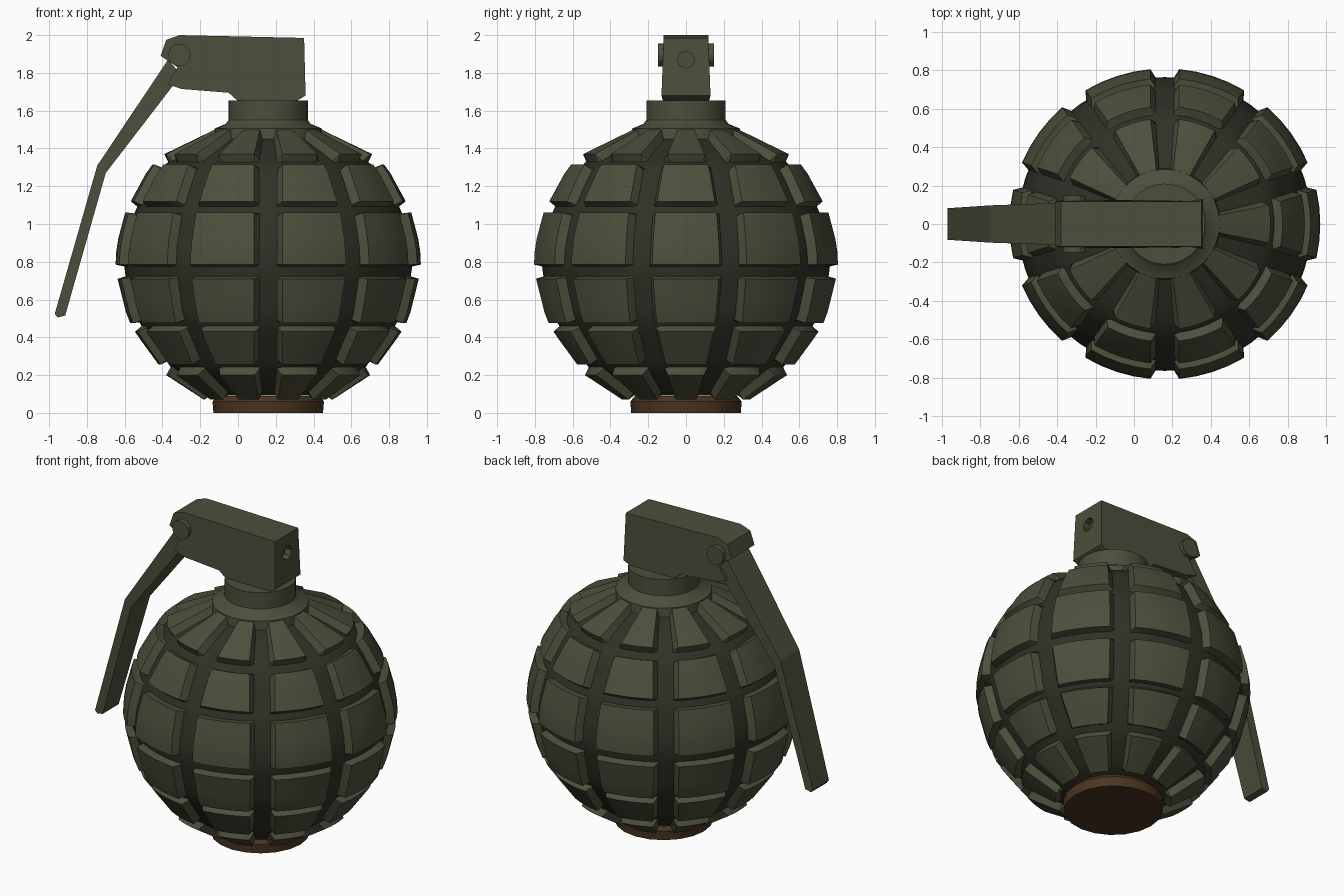
import bpy, bmesh, math

if "Cube" in bpy.data.objects:
    bpy.data.objects.remove(bpy.data.objects["Cube"])

CX = 0.16          # axis of the round body
N = 10             # vertical grooves


def material(name, rgb):
    m = bpy.data.materials.new(name)
    m.diffuse_color = (*rgb, 1)
    m.use_nodes = True
    m.node_tree.nodes["Principled BSDF"].inputs["Base Color"].default_value = m.diffuse_color
    return m


OLIVE = material("olive", (0.075, 0.077, 0.045))
DARK = material("dark_olive", (0.030, 0.030, 0.020))
BROWN = material("brown", (0.070, 0.036, 0.015))


def finish(bm, name, mat, angle=None):
    bmesh.ops.recalc_face_normals(bm, faces=bm.faces)
    me = bpy.data.meshes.new(name)
    bm.to_mesh(me)
    bm.free()
    ob = bpy.data.objects.new(name, me)
    me.materials.append(mat)
    bpy.context.collection.objects.link(ob)
    if angle:
        bpy.ops.object.select_all(action='DESELECT')
        ob.select_set(True)
        bpy.context.view_layer.objects.active = ob
        bpy.ops.object.shade_smooth_by_angle(angle=math.radians(angle))
    return ob


def lathe(name, prof, mat, segs, angle=35):
    bm = bmesh.new()
    rings = [[bm.verts.new((CX + r * math.cos(2 * math.pi * i / segs),
                            r * math.sin(2 * math.pi * i / segs), z))
              for i in range(segs)] for r, z in prof]
    for a, b in zip(rings, rings[1:]):
        for i in range(segs):
            j = (i + 1) % segs
            bm.faces.new((a[i], a[j], b[j], b[i]))
    bm.faces.new(rings[0])
    bm.faces.new(rings[-1])
    return finish(bm, name, mat, angle)


def cylinder(name, centre, radius, depth, axis, segs, mat):
    rot = (math.pi / 2, 0, 0) if axis == 'y' else (0, math.pi / 2, 0)
    bpy.ops.mesh.primitive_cylinder_add(vertices=segs, radius=radius, depth=depth,
                                        location=centre, rotation=rot)
    ob = bpy.context.object
    ob.name = name
    ob.data.materials.append(mat)
    return ob


# Body outline (z, radius)
OUT = [(0.05, .31), (0.2, .54), (0.42, .70), (0.5, .745), (0.72, .80), (0.8, .81),
       (0.9, .80), (1.07, .755), (1.3, .63), (1.37, .55), (1.53, .22)]


def radius(z):
    for (z0, r0), (z1, r1) in zip(OUT, OUT[1:]):
        if z <= z1:
            return r0 + (r1 - r0) * (z - z0) / (z1 - z0)
    return OUT[-1][1]


def sink(z, depth):
    # point of the outline pushed in towards the body centre
    r = radius(z)
    d = math.hypot(r, z - 0.78)
    return r - depth * r / d, z - depth * (z - 0.78) / d


# Dark core: the floor of all grooves
lathe("groove_core", [sink(0.05 + 1.47 * i / 28, 0.045) for i in range(29)], DARK, 60)

# Raised panels in six tiers
TIERS = [(0.07, 0.20), (0.255, 0.43), (0.475, 0.71), (0.785, 1.06), (1.12, 1.315), (1.37, 1.51)]
bm = bmesh.new()
COLS = [None, -1, -0.5, 0, 0.5, 1, None]
for z0, z1 in TIERS:
    rows = [(z0 - 0.012, True)] + [(z0 + (z1 - z0) * k / 4, False) for k in range(5)] \
        + [(z1 + 0.012, True)]
    for p in range(N):
        mid = 2 * math.pi * p / N
        grid = []
        for z, skirt_row in rows:
            line = []
            for ci, c in enumerate(COLS):
                skirt = skirt_row or c is None
                r, zz = sink(z, 0.055 if skirt else 0)
                scale = min(1, 0.15 + radius(z) / 0.65)
                gap = (0.045 if c is None else 0.075) * scale
                half = math.pi / N - gap / radius(z)
                u = (-1 if ci == 0 else 1) if c is None else c
                a = mid + u * half
                line.append(bm.verts.new((CX + r * math.cos(a), r * math.sin(a), zz)))
            grid.append(line)
        for a, b in zip(grid, grid[1:]):
            for i in range(len(COLS) - 1):
                bm.faces.new((a[i], a[i + 1], b[i + 1], b[i]))
finish(bm, "body_panels", OLIVE, 30)

# Neck collar and base plug
lathe("neck", [(0.29, 1.45), (0.285, 1.505), (0.225, 1.53), (0.21, 1.55), (0.21, 1.655)], OLIVE, 28)
lathe("base_plug", [(0.29, 0), (0.295, 0.06), (0.27, 0.09)], BROWN, 20)


def extrude_xz(name, pts, widths, mat):
    # side outline extruded in y, with a half width per point
    bm = bmesh.new()
    a = [bm.verts.new((x, -w, z)) for (x, z), w in zip(pts, widths)]
    b = [bm.verts.new((x, w, z)) for (x, z), w in zip(pts, widths)]
    bm.faces.new(a)
    bm.faces.new(b)
    for i in range(len(pts)):
        j = (i + 1) % len(pts)
        bm.faces.new((a[i], a[j], b[j], b[i]))
    return finish(bm, name, mat)


# Fuse head with pin hole in its end
head_pts = [(-0.41, 1.89), (-0.38, 1.975), (-0.31, 2.0), (0.35, 1.985), (0.358, 1.68), (0.30, 1.645),
            (0.0, 1.65), (-0.05, 1.695), (-0.30, 1.715), (-0.375, 1.74), (-0.32, 1.83)]
head = extrude_xz("fuse_head", head_pts, [0.118] * 3 + [0.118, 0.13, 0.12, 0.12] + [0.125] * 4, OLIVE)
cutter = cylinder("hole_cutter", (0.36, 0, 1.87), 0.045, 0.1, 'x', 8, OLIVE)
cutter.hide_render = True
cutter.display_type = 'WIRE'
mod = head.modifiers.new("hole", 'BOOLEAN')
mod.object = cutter
mod.operation = 'DIFFERENCE'
mod.solver = 'EXACT'

# Pivot pin
cylinder("pivot_pin", (-0.31, 0, 1.895), 0.06, 0.295, 'y', 12, OLIVE)

# Bent safety lever
extrude_xz("safety_lever",
           [(-0.37, 1.87), (-0.745, 1.31), (-0.97, 0.525), (-0.955, 0.505), (-0.915, 0.515),
            (-0.70, 1.27), (-0.30, 1.79)],
           [0.11, 0.097, 0.082, 0.08, 0.082, 0.097, 0.11], OLIVE)
